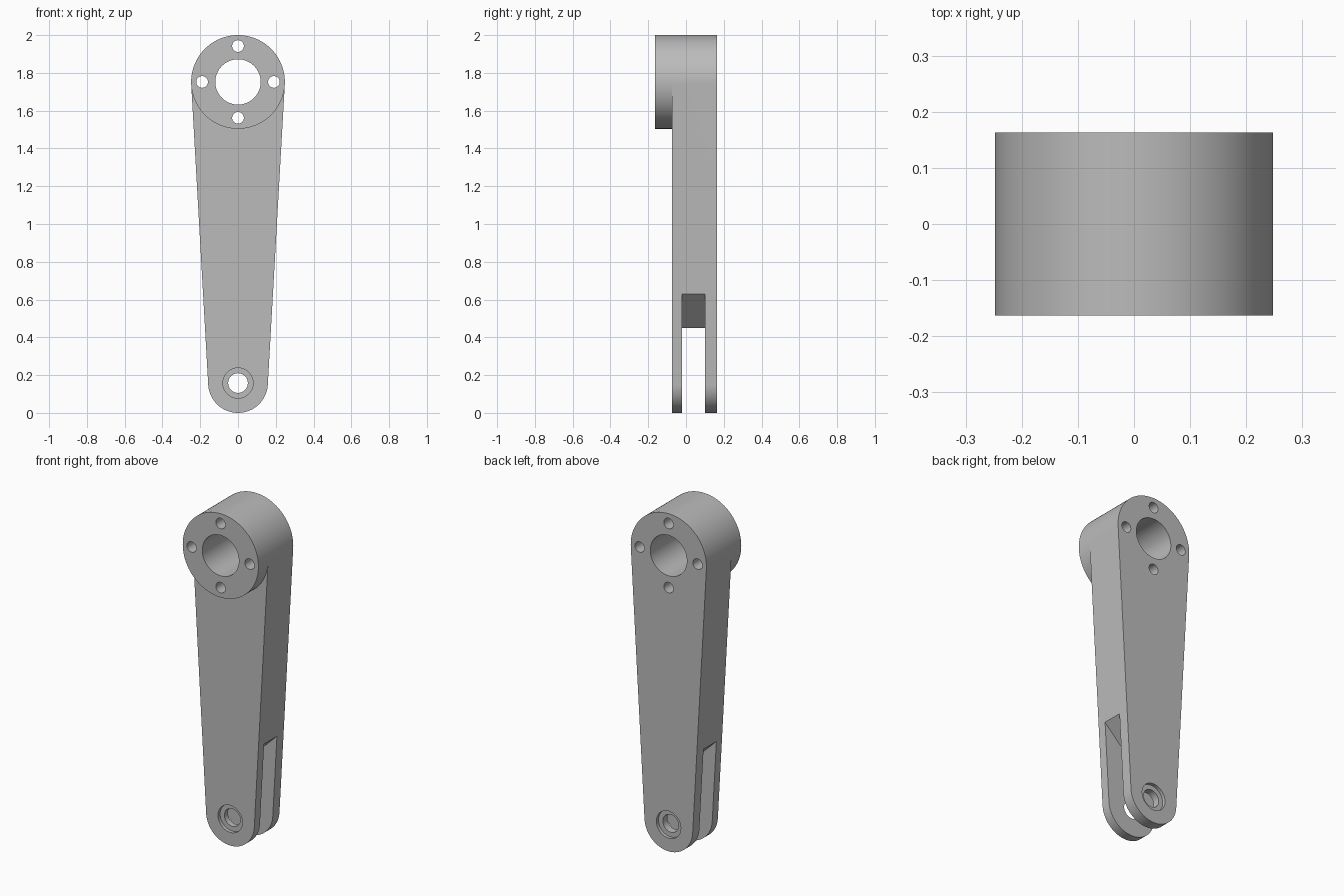
import bpy, bmesh, math

if "Cube" in bpy.data.objects:
    bpy.data.objects.remove(bpy.data.objects["Cube"])

HUB_Z, HUB_R = 1.752, 0.248      # large end
PIN_Z, PIN_R = 0.158, 0.158      # small forked end
BACK, FACE, HUB_FRONT = 0.163, -0.073, -0.163

steel = bpy.data.materials.new("grey steel")
steel.diffuse_color = (0.5, 0.5, 0.5, 1)
steel.use_nodes = True
steel.node_tree.nodes["Principled BSDF"].inputs["Base Color"].default_value = steel.diffuse_color


def arc(z, r, a0, a1, n):
    """Points on an arc in the xz plane, both ends included."""
    return [(r * math.cos(a0 + (a1 - a0) * i / n), z + r * math.sin(a0 + (a1 - a0) * i / n))
            for i in range(n + 1)]


def circle(x, z, r, n=64):
    return [(x + px, pz) for px, pz in arc(z, r, 0, 2 * math.pi, n)[:-1]]


def prism(name, outline, y0, y1):
    """Extrude an xz outline from y0 to y1."""
    bm = bmesh.new()
    face = bm.faces.new([bm.verts.new((x, y0, z)) for x, z in outline])
    ext = bmesh.ops.extrude_face_region(bm, geom=[face])
    bmesh.ops.translate(bm, vec=(0, y1 - y0, 0),
                        verts=[v for v in ext["geom"] if isinstance(v, bmesh.types.BMVert)])
    bmesh.ops.recalc_face_normals(bm, faces=bm.faces)
    mesh = bpy.data.meshes.new(name)
    bm.to_mesh(mesh)
    bm.free()
    mesh.materials.append(steel)
    ob = bpy.data.objects.new(name, mesh)
    bpy.context.collection.objects.link(ob)
    return ob


def combine(target, tool, operation):
    """Apply a boolean and discard the tool."""
    mod = target.modifiers.new("bool", "BOOLEAN")
    mod.operation, mod.solver, mod.object = operation, "EXACT", tool
    bpy.context.view_layer.objects.active = target
    bpy.ops.object.modifier_apply(modifier=mod.name)
    bpy.data.objects.remove(tool, do_unlink=True)


# Tapered arm: two end arcs joined by their common tangents
tilt = math.asin((HUB_R - PIN_R) / (HUB_Z - PIN_Z))
top_arc = arc(HUB_Z, HUB_R, -tilt, math.pi + tilt, 56)
low_arc = arc(PIN_Z, PIN_R, math.pi + tilt, 2 * math.pi - tilt, 48)
arm = prism("lever_arm", top_arc + low_arc, FACE, BACK)

# Hub boss standing proud of the front face
hub_ring = top_arc + arc(HUB_Z, HUB_R, math.pi + tilt, 2 * math.pi - tilt, 48)[1:-1]
combine(arm, prism("hub_boss", hub_ring, HUB_FRONT, FACE), "UNION")

# Hub bore and four bolt holes
combine(arm, prism("hub_bore", circle(0, HUB_Z, 0.12), -0.3, 0.3), "DIFFERENCE")
for dx, dz in ((0.19, 0), (-0.19, 0), (0, 0.19), (0, -0.19)):
    combine(arm, prism("bolt_hole", circle(dx, HUB_Z + dz, 0.031, 32), -0.3, 0.3), "DIFFERENCE")

# Fork slot with a V-shaped root
slot = [(-0.4, -0.1), (0.4, -0.1), (0.4, 0.84), (0, 0.45), (-0.4, 0.84)]
combine(arm, prism("fork_slot", slot, -0.02, 0.1), "DIFFERENCE")

# Pin hole with a counterbore on each outer face
combine(arm, prism("pin_hole", circle(0, PIN_Z, 0.052), -0.3, 0.3), "DIFFERENCE")
for y0, y1 in ((-0.3, FACE + 0.02), (BACK - 0.02, 0.3)):
    combine(arm, prism("counterbore", circle(0, PIN_Z, 0.08), y0, y1), "DIFFERENCE")

bpy.ops.object.select_all(action="DESELECT")
arm.select_set(True)
bpy.context.view_layer.objects.active = arm
bpy.ops.object.shade_smooth_by_angle(angle=math.radians(30))
